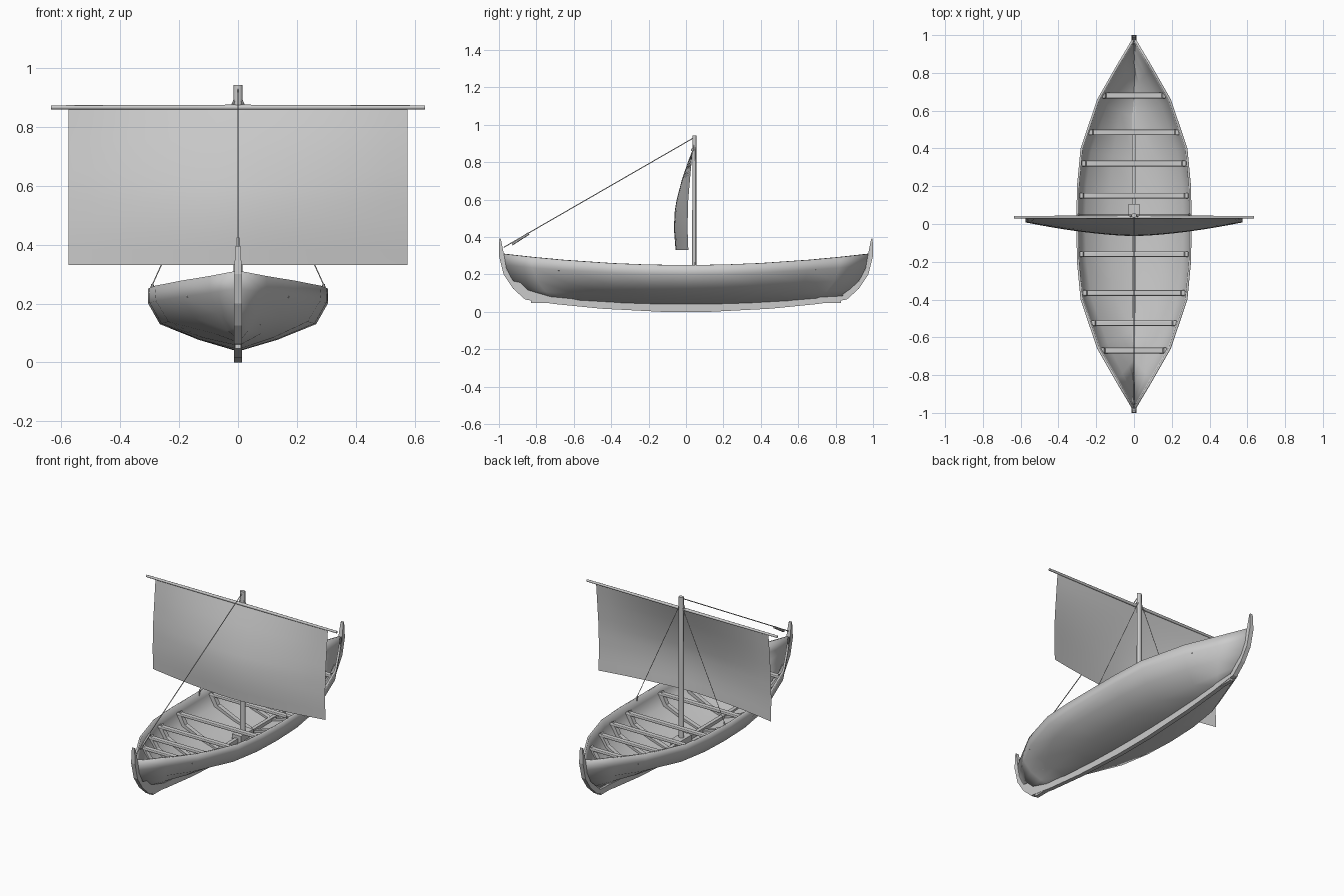
import bpy, bmesh, math
from mathutils import Vector

if "Cube" in bpy.data.objects:
    bpy.data.objects.remove(bpy.data.objects["Cube"])

# Hull rows from gunwale to keel: (width factor, mid z, end z, end y)
ROWS = [(1.0, .25, .31, .978), (1.0, .20, .25, .968), (.87, .13, .18, .935),
        (.44, .077, .12, .885), (.03, .04, .08, .84)]
WIDTHS = [(0, .305), (.2, .302), (.4, .283), (.66, .195), (.83, .098), (.978, .01)]


def interp(table, v):
    for (a, p), (b, q) in zip(table, table[1:]):
        if v <= b:
            return p + (q - p) * (v - a) / (b - a)
    return table[-1][1]


def hull_point(row, t):
    f, z0, z1, ye = ROWS[row]
    a = abs(t)
    f *= 1 - (.25 * a * a if row >= 2 else .04 * row * a)
    return Vector((interp(WIDTHS, a * .978) * f, t * ye, z0 + (z1 - z0) * a ** 2))


def make(name, verts, faces, smooth=False):
    me = bpy.data.meshes.new(name)
    me.from_pydata([tuple(v) for v in verts], [], faces)
    ob = bpy.data.objects.new(name, me)
    bpy.context.collection.objects.link(ob)
    if smooth:
        bpy.context.view_layer.objects.active = ob
        bpy.ops.object.select_all(action='DESELECT')
        ob.select_set(True)
        bpy.ops.object.shade_smooth_by_angle(angle=math.radians(45))
    return ob


def grid(name, rows, smooth=True):
    n, m = len(rows), len(rows[0])
    faces = [(i*m + j, i*m + j + 1, (i+1)*m + j + 1, (i+1)*m + j)
             for i in range(n - 1) for j in range(m - 1)]
    return make(name, [v for r in rows for v in r], faces, smooth)


def rod(name, a, b, r1, r2=None, sides=8):
    a, b = Vector(a), Vector(b)
    bm = bmesh.new()
    bmesh.ops.create_cone(bm, cap_ends=True, segments=sides, radius1=r1,
                          radius2=r1 if r2 is None else r2, depth=(b - a).length)
    q = (b - a).to_track_quat('Z', 'Y')
    for v in bm.verts:
        v.co = q @ v.co + (a + b) / 2
    me = bpy.data.meshes.new(name)
    bm.to_mesh(me)
    bm.free()
    ob = bpy.data.objects.new(name, me)
    bpy.context.collection.objects.link(ob)
    bpy.context.view_layer.objects.active = ob
    bpy.ops.object.select_all(action='DESELECT')
    ob.select_set(True)
    bpy.ops.object.shade_smooth_by_angle(angle=math.radians(50))
    return ob


def box(name, loc, size, bevel=0):
    bpy.ops.mesh.primitive_cube_add(size=1, location=loc)
    ob = bpy.context.object
    ob.name = name
    ob.scale = size
    bpy.ops.object.transform_apply(location=False, rotation=False, scale=True)
    if bevel:
        m = ob.modifiers.new("bevel", 'BEVEL')
        m.width, m.segments = bevel, 2
    return ob


# Hull shell
half = [y / .978 for y, _ in WIDTHS]
stations = [-t for t in reversed(half[1:])] + half
rows = []
for t in stations:
    side = [hull_point(r, t) for r in range(len(ROWS))]
    rows.append(side + [Vector((-p.x, p.y, p.z)) for p in reversed(side)])
hull = grid("hull", rows)
sol = hull.modifiers.new("thickness", 'SOLIDIFY')
sol.thickness, sol.offset = .012, -1

# Keel with curved stem posts at both ends
outer = [(0.12, 0), (.45, .017), (.7, .042), (.86, .066), (.925, .125), (.975, .2), (1.0, .3), (.998, .395)]
inner = [(.99, .39), (.972, .3), (.96, .23), (.925, .165), (.835, .085), (.4, .062), (0.12, .053)]
n = len(outer)
chain_out = [(-y, z) for y, z in reversed(outer)] + outer
chain_in = inner + [(-y, z) for y, z in reversed(inner)]
poly = chain_out + chain_in
bm = bmesh.new()
width = lambda z: .013 if z < .31 else .009
left = [bm.verts.new((-width(z), y, z)) for y, z in poly]
right = [bm.verts.new((width(z), y, z)) for y, z in poly]
bm.faces.new(left)
bm.faces.new(right[::-1])
for i in range(len(poly)):
    j = (i + 1) % len(poly)
    bm.faces.new((left[i], right[i], right[j], left[j]))
bmesh.ops.triangulate(bm, faces=[f for f in bm.faces if len(f.verts) > 4])
bmesh.ops.recalc_face_normals(bm, faces=bm.faces)
me = bpy.data.meshes.new("keel_and_stems")
bm.to_mesh(me)
bm.free()
bpy.context.collection.objects.link(bpy.data.objects.new("keel_and_stems", me))

# Keelson inside the hull
box("keelson", (0, 0, .062), (.022, 1.66, .03))

# Thwarts and the ribs below them
for y in (.68, .485, .32, .15, -.16, -.365, -.525, -.67):
    w = interp(WIDTHS, abs(y)) - .014
    z = .205 + .05 * abs(y) ** 2
    box("thwart", (0, y, z), (2 * w, .03, .018), .006)
    path = []
    for r in range(1, len(ROWS)):
        p = hull_point(r, y / ROWS[r][3])
        path.append((max(p.x - .008, 0), p.z + .006))
    path += [(-x, z2) for x, z2 in reversed(path)]
    cross = []
    for x, z2 in path:
        s = .92
        cross.append([(x, y - .013, z2), (x * s, y - .013, z2 + .016),
                      (x * s, y + .013, z2 + .016), (x, y + .013, z2), (x, y - .013, z2)])
    grid("rib", cross, False)

# Mast, step and yard
mast = rod("mast", (0, .045, .05), (0, .045, .942), .016, .015, 12)
for v in mast.data.vertices:
    v.co.y = .045 + (v.co.y - .045) * .75
box("mast_step", (0, .045, .075), (.06, .12, .04))
for s in (-1, 1):
    rod("yard", (0, .036, .866), (s * .635, .036, .866), .009, .007)

# Square sail, bellied forward
edge = [(.32, .013), (.45, .008), (.6, .012), (.75, .025), (.87, .036)]
belly = [(.32, .068), (.45, .073), (.55, .07), (.7, .045), (.8, .02), (.87, .0)]
sail = []
for i in range(11):
    z = .33 + .535 * i / 10
    sail.append([(.575 * u, interp(edge, z) - interp(belly, z) * (1 - abs(u) ** 1.6), z)
                 for u in (k / 8 - 1 for k in range(17))])
grid("sail", sail)

# Forestay with tackle, shrouds with blocks
rod("forestay", (0, .04, .93), (0, -.975, .345), .0025, sides=6)
rod("forestay_tackle", (0, -.93, .362), (0, -.84, .42), .007, sides=6)
for s in (-1, 1):
    rod("shroud", (s * .012, .05, .88), (s * .297, .05, .25), .0018, sides=6)
    rod("shroud_block", (s * .29, .05, .265), (s * .297, .05, .228), .005, sides=6)
    rod("yard_lashing", (s * .012, .04, .89), (s * .022, .04, .866), .004, sides=6)
